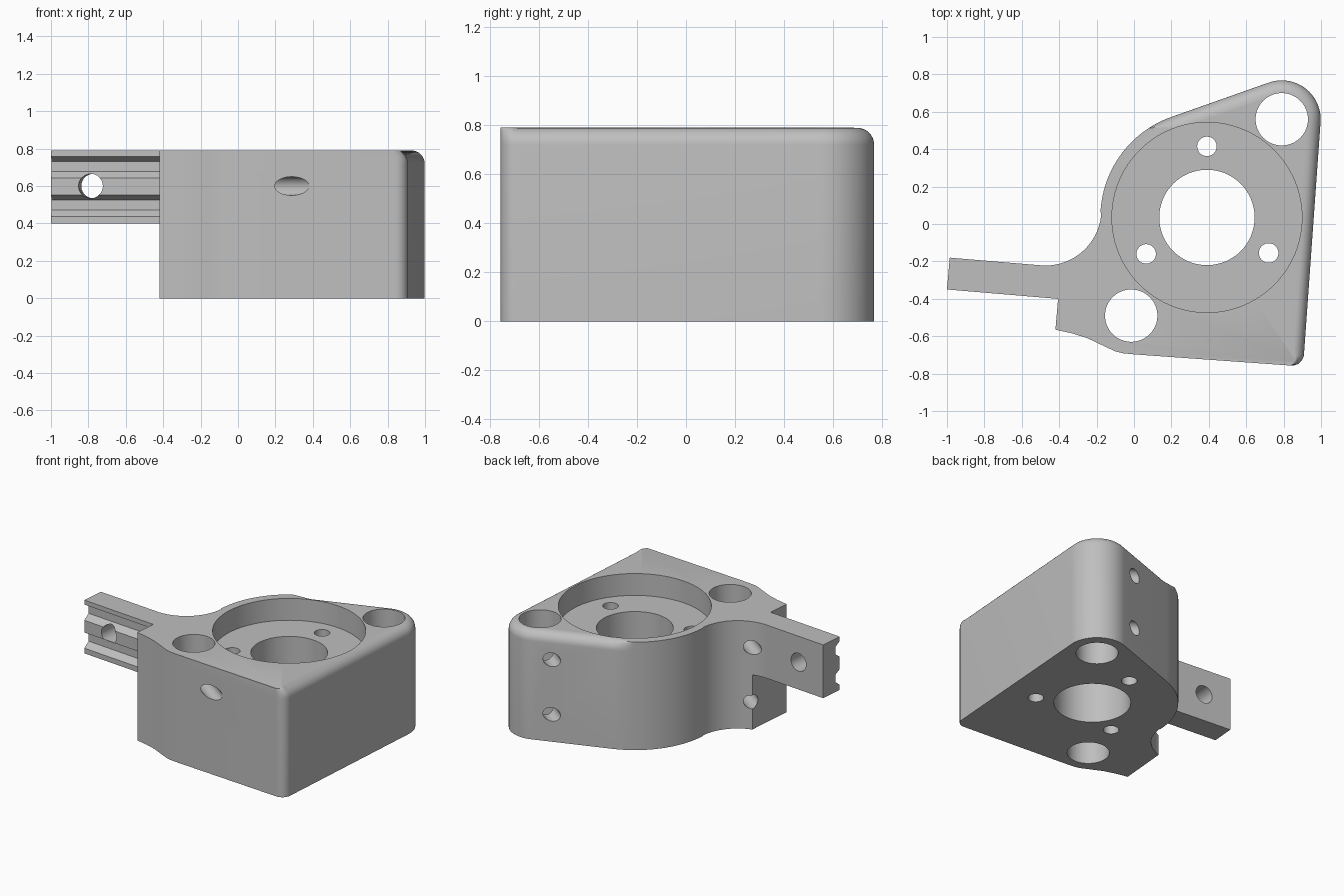
import bpy, bmesh, math
from mathutils import Vector

cube = bpy.data.objects.get("Cube")
if cube:
    bpy.data.objects.remove(cube, do_unlink=True)

TOP, ARM_BASE, ROUND = 0.79, 0.40, 0.07
HUB, EAR, POST = (0.39, 0.035), (0.79, 0.56), (-0.015, -0.49)
SWEEP = (-0.474, 0.078)            # centre of the hollow between hub and arm


def arc(c, r, a0, a1, n, w0=0.0, w1=0.0):
    """Arc points as (x, y, rounding weight)."""
    pts = []
    for i in range(n + 1):
        t = i / n
        a = math.radians(a0 + (a1 - a0) * t)
        pts.append((c[0] + r * math.cos(a), c[1] + r * math.sin(a), w0 + (w1 - w0) * t))
    return pts


def loft(name, rings):
    """Closed solid from stacked rings of equal length."""
    bm = bmesh.new()
    loops = [[bm.verts.new(p) for p in ring] for ring in rings]
    n = len(loops[0])
    for a, b in zip(loops, loops[1:]):
        for i in range(n):
            j = (i + 1) % n
            bm.faces.new((a[i], a[j], b[j], b[i]))
    bm.faces.new(loops[0][::-1])
    bm.faces.new(loops[-1])
    bmesh.ops.recalc_face_normals(bm, faces=bm.faces)
    mesh = bpy.data.meshes.new(name)
    bm.to_mesh(mesh)
    bm.free()
    ob = bpy.data.objects.new(name, mesh)
    bpy.context.collection.objects.link(ob)
    return ob


def combine(target, tool, operation):
    """Apply a boolean and remove the tool."""
    tool.hide_render = True
    mod = target.modifiers.new("combine", 'BOOLEAN')
    mod.operation, mod.solver, mod.object = operation, 'EXACT', tool
    bpy.context.view_layer.objects.active = target
    bpy.ops.object.modifier_apply(modifier=mod.name)
    bpy.data.objects.remove(tool, do_unlink=True)


def drill(target, start, end, r, sides=48):
    """Cut a round hole from start to end."""
    start, end = Vector(start), Vector(end)
    q = (end - start).to_track_quat('Z', 'Y')
    rings = [[p + q @ Vector((x, y, 0)) for x, y, _ in arc((0, 0), r, 0, 360, sides)[:-1]]
             for p in (start, end)]
    combine(target, loft("cutter", rings), 'DIFFERENCE')


# Body outline, counter-clockwise from the notch below the arm
foot = [(-0.42, -0.565), (-0.33, -0.585), (-0.25, -0.61), (-0.17, -0.648),
        (-0.1, -0.681), (-0.06, -0.691), (0.0, -0.697)]
outline = [(x, y, 0.0) for x, y in foot]
outline += arc((0.844, -0.692), 0.065, -94.1, -4.1, 10, 0, 1)
outline += arc(EAR, 0.208, -4.1, 109.5, 28, 1, 1)
outline += arc(HUB, 0.57, 109.5, 123, 6, 1, 0)
outline += arc(HUB, 0.57, 125, 177, 18)
outline += arc(SWEEP, 0.30, -5, -73.7, 20)


def inset_ring(z, depth):
    """Outline at height z, moved inward by depth times its weight."""
    ring, n = [], len(outline)
    for i, (x, y, w) in enumerate(outline):
        a, b = Vector(outline[i - 1][:2]), Vector(outline[(i + 1) % n][:2])
        p = Vector((x, y))
        t = (p - a).normalized() + (b - p).normalized()
        t.normalize()
        ring.append((x - t.y * depth * w, y + t.x * depth * w, z))
    return ring


# Body with the top edge rounded along the right and back
rings = [inset_ring(0, 0)]
for k in range(9):
    a = math.radians(90 * k / 8)
    rings.append(inset_ring(TOP - ROUND + ROUND * math.sin(a), ROUND * (1 - math.cos(a))))
body = loft("bracket_body", rings)

# Arm, overlapping the body
arm_pts = [(-1.0, -0.35), (-0.35, -0.405), (-0.35, -0.25)]
arm_pts += [p[:2] for p in arc(SWEEP, 0.30, -73.7, -95, 8)] + [(-0.985, -0.18)]
arm = loft("arm", [[(x, y, z) for x, y in arm_pts] for z in (ARM_BASE, TOP)])

# Two grooves along the front of the arm
along = Vector((0.65, -0.055, 0)).normalized()
inward = Vector((-along.y, along.x, 0))
base = Vector((-1.0, -0.35, 0))
for top in (0.757, 0.553):
    section = [(0.0, top), (0.045, top - 0.027), (0.045, top - 0.08), (0.0, top - 0.115),
               (-0.03, top - 0.115), (-0.03, top)]
    ends = [[base + along * s + inward * d + Vector((0, 0, z)) for d, z in section]
            for s in (-0.1, 0.8)]
    combine(arm, loft("groove_cutter", ends), 'DIFFERENCE')
combine(body, arm, 'UNION')

# Round pocket, central bore, post holes and screw holes
drill(body, (*HUB, 0.63), (*HUB, 1), 0.508, 96)
for (x, y), r in ((HUB, 0.255), (EAR, 0.14), (POST, 0.14), ((0.39, 0.415), 0.052),
                  ((0.065, -0.16), 0.052), ((0.72, -0.155), 0.052)):
    drill(body, (x, y, -0.1), (x, y, 1), r, 64)

# Clamp screw holes running slantwise into the post holes
slant = Vector((-0.8, 0.6, 0))
for z in (0.2, 0.6):
    for (x, y), reach in ((POST, 0.7), (EAR, 0.4)):
        c = Vector((x, y, z))
        drill(body, c, c + slant * reach, 0.05, 32)
c = Vector((*POST, 0.6))
drill(body, c, c - slant * 0.6, 0.05, 32)

# Cross hole through the arm
c = Vector((-0.78, -0.28, 0.6))
drill(body, c - inward * 0.3, c + inward * 0.3, 0.065)

# Plain grey finish
grey = bpy.data.materials.new("light_grey")
grey.use_nodes = True
colour = (0.52, 0.52, 0.52, 1)
grey.diffuse_color = colour
grey.node_tree.nodes["Principled BSDF"].inputs["Base Color"].default_value = colour
body.data.materials.clear()
body.data.materials.append(grey)

bpy.ops.object.select_all(action='DESELECT')
body.select_set(True)
bpy.context.view_layer.objects.active = body
bpy.ops.object.shade_smooth_by_angle(angle=math.radians(25))
